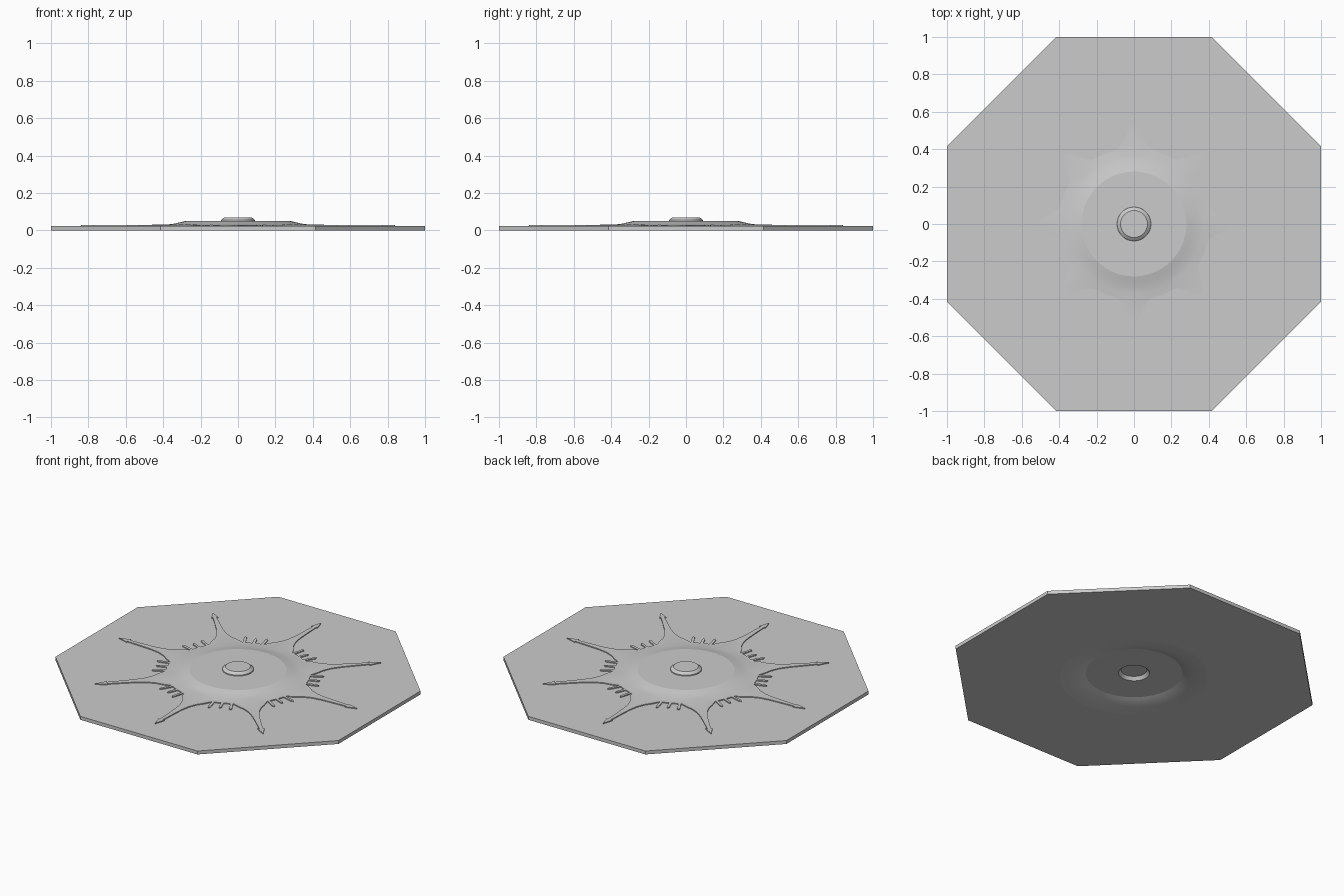
import bpy, bmesh, math
from math import cos, sin, radians, pi, tau
from mathutils import Vector

if "Cube" in bpy.data.objects:
    bpy.data.objects.remove(bpy.data.objects["Cube"], do_unlink=True)

grey = bpy.data.materials.new("plain grey")
grey.use_nodes = True
grey.diffuse_color = (0.6, 0.6, 0.6, 1)
grey.node_tree.nodes["Principled BSDF"].inputs["Base Color"].default_value = (0.6, 0.6, 0.6, 1)

PLATE_TOP, STAR_TOP = 0.022, 0.028
SEGMENTS = 96


def finish(name, bm, smooth=False):
    mesh = bpy.data.meshes.new(name)
    bm.to_mesh(mesh)
    bm.free()
    mesh.materials.append(grey)
    obj = bpy.data.objects.new(name, mesh)
    bpy.context.collection.objects.link(obj)
    if smooth:
        bpy.ops.object.select_all(action='DESELECT')
        obj.select_set(True)
        bpy.context.view_layer.objects.active = obj
        bpy.ops.object.shade_smooth_by_angle(angle=radians(11))
    return obj


def ring(radius, count, turn=0.0):
    return [Vector((radius * cos(turn + tau * i / count), radius * sin(turn + tau * i / count), 0))
            for i in range(count)]


def fill_flat(bm, loops, z, up=True):
    """Flat face between an outer loop and a hole; returns the outer loop's vertices."""
    edges, result = [], []
    for loop in loops:
        verts = [bm.verts.new((p.x, p.y, z)) for p in loop]
        edges += [bm.edges.new((verts[i - 1], verts[i])) for i in range(len(verts))]
        result.append(verts)
    bmesh.ops.triangle_fill(bm, edges=edges, use_beauty=True, normal=(0, 0, 1))
    for face in bm.faces:
        if abs(face.calc_center_median().z - z) < 1e-5:
            face.normal_update()
            if (face.normal.z > 0) != up:
                face.normal_flip()
    return result[0]


def walls(bm, low, high):
    for i in range(len(low)):
        bm.faces.new((low[i - 1], low[i], high[i], high[i - 1]))


def lathe(bm, profile, count, up=True, outer=None):
    """Round surface from rim to centre; outer(angle) can reshape the rim."""
    previous = None
    for k, (r, z) in enumerate(profile):
        pts = ring(r, count)
        if k == 0 and outer:
            pts = [p * (outer(tau * i / count) / r) for i, p in enumerate(pts)]
        verts = [bm.verts.new((p.x, p.y, z)) for p in pts]
        if previous:
            for i in range(count):
                quad = (previous[i - 1], previous[i], verts[i], verts[i - 1])
                bm.faces.new(quad if up else quad[::-1])
        previous = verts
    bm.faces.new(previous if up else previous[::-1])


# Octagonal plate, open in the middle
bm = bmesh.new()
octagon = ring(1 / cos(pi / 8), 8, pi / 8)
top = fill_flat(bm, [octagon, ring(0.39, 48)], PLATE_TOP)
bottom = fill_flat(bm, [octagon, ring(0.43, 48)], 0, up=False)
walls(bm, bottom, top)
finish("octagon_plate", bm)

# Hollow on the underside
bm = bmesh.new()
lathe(bm, [(0.43, 0), (0.39, 0.003), (0.34, 0.009), (0.30, 0.02), (0.28, 0.027),
           (0.09, 0.027), (0.075, 0.048)], 48, up=False)
finish("underside_hollow", bm, smooth=True)

# Thin raised star: one half arm as (distance, half width), then a scalloped valley
half_arm = [(0.84, 0.0), (0.77, 0.021), (0.775, 0.011), (0.68, 0.015), (0.60, 0.02),
            (0.54, 0.03), (0.49, 0.05), (0.455, 0.075)]
half_arm_points = [Vector((d, w, 0)) for d, w in half_arm]


def polar(r, degrees, offset=0.0):
    a = radians(degrees)
    return Vector((r * cos(a) - offset * sin(a), r * sin(a) + offset * cos(a), 0))


valley = [polar(0.432, 12.5)]
for degrees, tip in ((15, 0.50), (22.5, 0.485), (30, 0.50)):
    valley += [polar(0.42, degrees, -0.008), polar(tip - 0.01, degrees, -0.008), polar(tip, degrees),
               polar(tip - 0.01, degrees, 0.008), polar(0.42, degrees, 0.008)]
valley.append(polar(0.432, 32.5))

# The second half of the gap mirrors the first
mirrored = []
for p in reversed(half_arm_points[1:]):
    r, a = p.length, math.atan2(p.y, p.x)
    mirrored.append(polar(r, 45 - math.degrees(a)))
sector = half_arm_points + valley + mirrored
outline = []
for k in range(8):
    for p in sector:
        a = tau * k / 8
        outline.append(Vector((p.x * cos(a) - p.y * sin(a), p.x * sin(a) + p.y * cos(a), 0)))

bm = bmesh.new()
top = fill_flat(bm, [outline, ring(0.37, 48)], STAR_TOP)
base = [bm.verts.new((p.x, p.y, PLATE_TOP - 0.001)) for p in outline]
walls(bm, base, top)
finish("raised_star", bm)


# Shallow dome whose rim runs out along the arms
def dome_rim(angle):
    return 0.405 + 0.12 * ((1 + cos(8 * angle)) / 2) ** 4


bm = bmesh.new()
lathe(bm, [(0.41, STAR_TOP + 0.0005), (0.37, 0.032), (0.34, 0.036), (0.31, 0.043),
           (0.28, 0.05), (0.085, 0.05)], SEGMENTS, outer=dome_rim)
finish("shallow_dome", bm, smooth=True)

# Centre knob
bm = bmesh.new()
lathe(bm, [(0.091, 0.049), (0.09, 0.056), (0.082, 0.063), (0.072, 0.07)], 48)
finish("centre_knob", bm, smooth=True)
